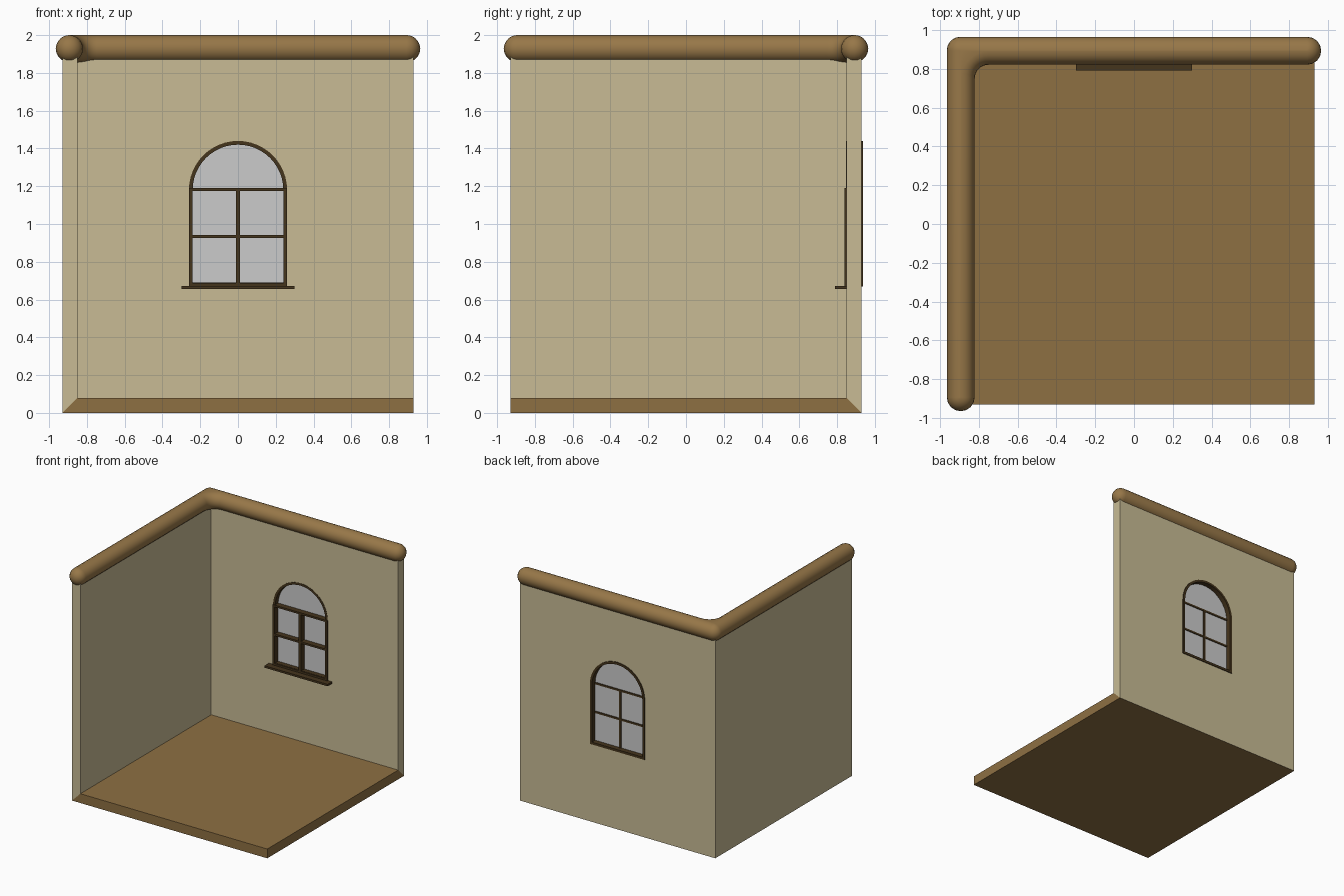
import bpy, bmesh, math
from mathutils import Vector

if "Cube" in bpy.data.objects:
    bpy.data.objects.remove(bpy.data.objects["Cube"])


def material(name, rgb):
    m = bpy.data.materials.new(name)
    m.diffuse_color = (*rgb, 1)
    m.use_nodes = True
    m.node_tree.nodes["Principled BSDF"].inputs["Base Color"].default_value = m.diffuse_color
    return m


PLASTER = material("plaster", (0.58, 0.50, 0.30))
WOOD = material("floor_wood", (0.27, 0.16, 0.055))
BEAM = material("beam_wood", (0.31, 0.185, 0.065))
DARK = material("dark_wood", (0.06, 0.035, 0.012))


def finish(name, bm, mats=()):
    bmesh.ops.recalc_face_normals(bm, faces=bm.faces)
    me = bpy.data.meshes.new(name)
    bm.to_mesh(me)
    bm.free()
    for m in mats:
        me.materials.append(m)
    ob = bpy.data.objects.new(name, me)
    bpy.context.collection.objects.link(ob)
    return ob


def loft(bm, loops, closed=False):
    """Join equal-length loops with quads; cap the ends unless closed."""
    rings = [[bm.verts.new(p) for p in lp] for lp in loops]
    pairs = list(zip(rings, rings[1:]))
    if closed:
        pairs.append((rings[-1], rings[0]))
    for a, b in pairs:
        for i in range(len(a)):
            j = (i + 1) % len(a)
            bm.faces.new((a[i], a[j], b[j], b[i]))
    if not closed:
        bm.faces.new(rings[0][::-1])
        bm.faces.new(rings[-1])


def box(name, x0, x1, y0, y1, z0, z1, mat):
    bm = bmesh.new()
    loft(bm, [[(x0, y0, z), (x1, y0, z), (x1, y1, z), (x0, y1, z)] for z in (z0, z1)])
    return finish(name, bm, [mat])


SPRING = 1.18   # height where the window arch begins


def arch(r, bottom, y, n=24):
    pts = [(-r, y, bottom), (r, y, bottom)]
    for i in range(n + 1):
        a = math.pi * i / n
        pts.append((r * math.cos(a), y, SPRING + r * math.sin(a)))
    return pts


# Room shell: floor and two walls, thickened inwards with mitred edges
W, TOP, T = 0.93, 1.93, 0.08
bm = bmesh.new()
co = [(-W, W, 0), (W, W, 0), (-W, -W, 0), (W, -W, 0),
      (-W, W, TOP), (W, W, TOP), (-W, -W, TOP)]
v = [bm.verts.new(c) for c in co]
for ids, mi in (((0, 1, 3, 2), 1), ((0, 4, 5, 1), 0), ((0, 2, 6, 4), 0)):
    bm.faces.new([v[i] for i in ids]).material_index = mi
bmesh.ops.recalc_face_normals(bm, faces=bm.faces)
bm.normal_update()
if bm.faces[:][0].normal.z > 0:
    bmesh.ops.reverse_faces(bm, faces=bm.faces[:])
me = bpy.data.meshes.new("room_shell")
bm.to_mesh(me)
bm.free()
for m in (PLASTER, WOOD, DARK):
    me.materials.append(m)
shell = bpy.data.objects.new("room_shell", me)
bpy.context.collection.objects.link(shell)
sol = shell.modifiers.new("thickness", 'SOLIDIFY')
sol.thickness, sol.offset, sol.use_even_offset = T, -1, True

# Window opening cut through the back wall
bm = bmesh.new()
loft(bm, [arch(0.255, 0.67, y) for y in (0.7, 1.1)])
cutter = finish("window_cutter", bm, [DARK])
cut = shell.modifiers.new("opening", 'BOOLEAN')
cut.object, cut.operation, cut.solver = cutter, 'DIFFERENCE', 'EXACT'
bpy.context.view_layer.objects.active = shell
shell.select_set(True)
for m in ("thickness", "opening"):
    bpy.ops.object.modifier_apply(modifier=m)
bpy.data.objects.remove(cutter)

# Arched frame lining the opening
bm = bmesh.new()
ro, ri = 0.26, 0.24
loft(bm, [arch(ro, 0.67, 0.848), arch(ro, 0.67, 0.937),
          arch(ri, 0.69, 0.937), arch(ri, 0.69, 0.848)], closed=True)
finish("window_frame", bm, [DARK])

# Glass pane
bm = bmesh.new()
loft(bm, [arch(0.245, 0.68, y) for y in (0.888, 0.893)])
finish("window_glass", bm)

# Window bars and sill
for i, x in enumerate((-0.25, 0, 0.25)):
    box(f"upright_bar_{i}", x - 0.01, x + 0.01, 0.84, 0.9, 0.67, 1.19, DARK)
for i, z in enumerate((0.68, 0.935, 1.183)):
    box(f"cross_bar_{i}", -0.258, 0.258, 0.84, 0.9, z - 0.008, z + 0.008, DARK)
box("window_sill", -0.3, 0.3, 0.79, 0.85, 0.655, 0.672, DARK)

# Rounded beam along both wall tops, stacked as L-shaped outlines
R = 0.072
C = 0.965 - R


def beam_outline(w, z, n=8):
    pts = []
    for cx, cy, r, a0, a1 in ((-C, -C, w, 180, 360),
                              (-C + 2 * R, C - 2 * R, 2 * R - w, 180, 90),
                              (C, C, w, -90, 90),
                              (-C, C, w, 90, 180)):
        for i in range(n + 1):
            a = math.radians(a0 + (a1 - a0) * i / n)
            pts.append((cx + r * math.cos(a), cy + r * math.sin(a), z))
    return pts


bm = bmesh.new()
levels = [math.radians(-88 + 176 * i / 10) for i in range(11)]
loft(bm, [beam_outline(R * math.cos(a), 2 - R + R * math.sin(a) / math.sin(levels[-1]))
          for a in levels])
bmesh.ops.remove_doubles(bm, verts=bm.verts, dist=0.0002)
beam = finish("top_beam", bm, [BEAM])
bpy.ops.object.select_all(action='DESELECT')
beam.select_set(True)
bpy.context.view_layer.objects.active = beam
bpy.ops.object.shade_smooth_by_angle(angle=math.radians(35))
